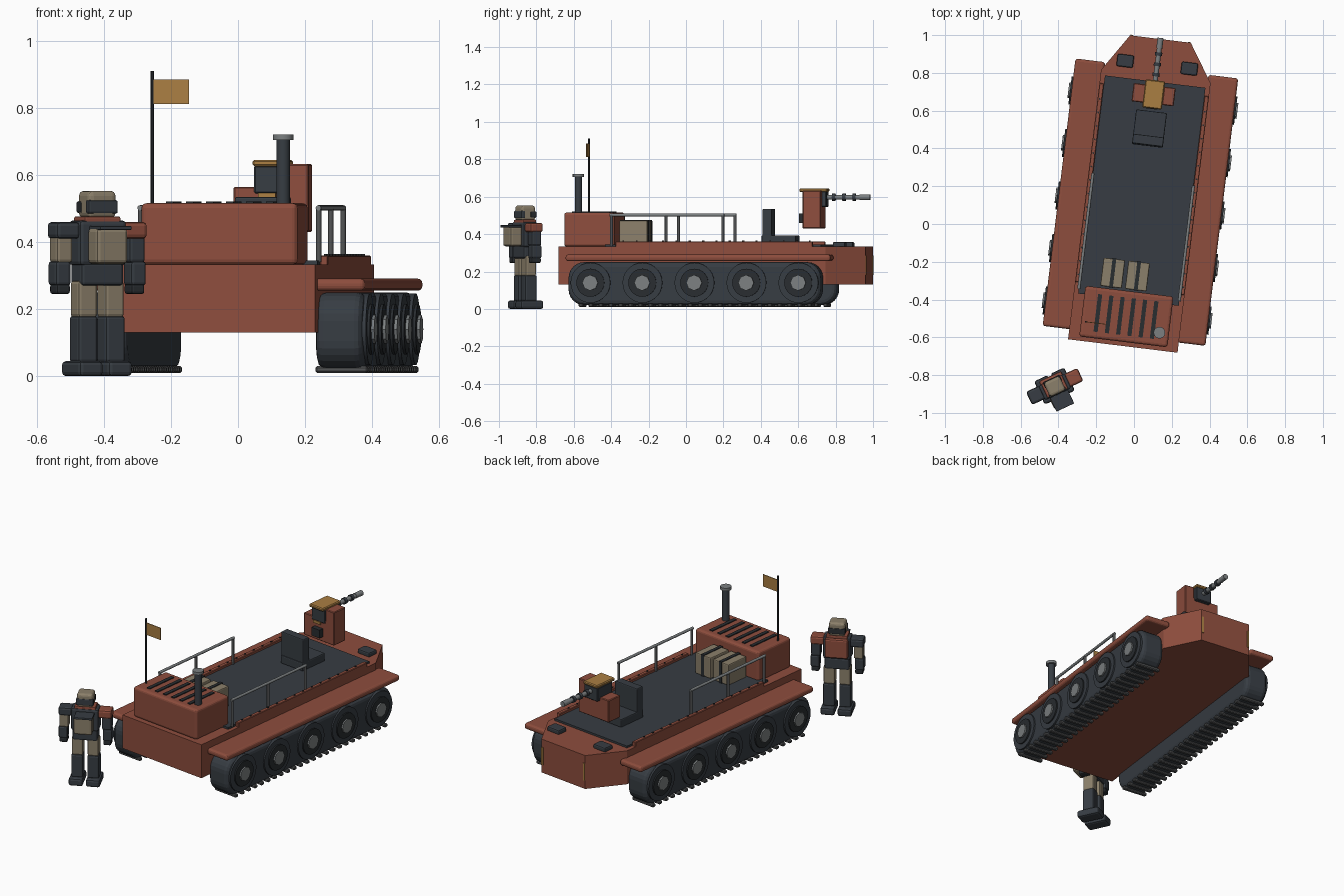
import bpy, bmesh, math
from mathutils import Matrix, Vector


def material(name, rgb):
    m = bpy.data.materials.new(name)
    m.diffuse_color = (*rgb, 1)
    return m


RED = material("rust_red", (0.27, 0.075, 0.047))
SLATE = material("dark_slate", (0.038, 0.046, 0.056))
BLACK = material("black", (0.022, 0.026, 0.03))
STEEL = material("steel", (0.20, 0.215, 0.22))
WORN = material("worn_metal", (0.085, 0.088, 0.09))
TAN = material("tan", (0.26, 0.215, 0.145))
OCHRE = material("ochre", (0.40, 0.21, 0.055))

# Local frames: x right, y forward
VEHICLE = Matrix.Translation((0.034, 0.1155, 0)) @ Matrix.Rotation(math.radians(-7), 4, 'Z')
WALKER = Matrix.Translation((-0.42, -0.86, 0)) @ Matrix.Rotation(math.radians(25), 4, 'Z')
frame = VEHICLE


def finish(name, bm, mat, bevel=0, segments=2):
    bmesh.ops.recalc_face_normals(bm, faces=bm.faces)
    me = bpy.data.meshes.new(name)
    bm.to_mesh(me)
    bm.free()
    me.materials.append(mat)
    ob = bpy.data.objects.new(name, me)
    bpy.context.collection.objects.link(ob)
    ob.matrix_world = frame
    if bevel:
        mod = ob.modifiers.new("bevel", 'BEVEL')
        mod.width, mod.segments = bevel, segments
        mod.limit_method, mod.angle_limit = 'ANGLE', math.radians(40)
    return ob


def box(name, x, y, z, mat, bevel=0, segments=2):
    bm = bmesh.new()
    bmesh.ops.create_cube(bm, size=1)
    for v in bm.verts:
        v.co = [(r[0] + r[1]) / 2 + c * (r[1] - r[0]) for c, r in zip(v.co, (x, y, z))]
    return finish(name, bm, mat, bevel, segments)


def rod(name, a, b, radius, mat, sides=16):
    a, b = Vector(a), Vector(b)
    bm = bmesh.new()
    m = Matrix.Translation((a + b) / 2) @ (b - a).to_track_quat('Z', 'Y').to_matrix().to_4x4()
    bmesh.ops.create_cone(bm, cap_ends=True, segments=sides, radius1=radius, radius2=radius,
                          depth=(b - a).length, matrix=m)
    if sides > 8:
        for f in bm.faces:
            f.smooth = len(f.verts) == 4
    return finish(name, bm, mat)


def prism(name, points, offset, mat, bevel=0, segments=2):
    bm = bmesh.new()
    face = bm.faces.new([bm.verts.new(p) for p in points])
    new = bmesh.ops.extrude_face_region(bm, geom=[face])["geom"]
    bmesh.ops.translate(bm, vec=offset, verts=[g for g in new if isinstance(g, bmesh.types.BMVert)])
    return finish(name, bm, mat, bevel, segments)


def span(s, a, b):
    return tuple(sorted((s * a, s * b)))


# Hull with tapered bow, and the deck
outline = [(-0.292, -0.767), (0.292, -0.767), (0.292, 0.67), (0.162, 0.87), (-0.162, 0.87), (-0.292, 0.67)]
prism("hull", [(x, y, 0.13) for x, y in outline], (0, 0, 0.203), RED)
box("deck", (-0.268, 0.268), (-0.52, 0.643), (0.32, 0.345), SLATE)

# Running gear, fenders and rails on both sides
corner = 0.085
for s in (1, -1):
    loop = []
    for cy, cz, start in ((0.575, 0.165, 0), (-0.615, 0.165, 90), (-0.615, 0.105, 180), (0.575, 0.105, 270)):
        for k in range(7):
            a = math.radians(start + k * 15)
            loop.append((s * 0.283, cy + corner * math.cos(a), cz + corner * math.sin(a)))
    prism("track", loop, (s * 0.142, 0, 0), SLATE, 0.025, 3)
    for k in range(24):
        y = -0.63 + k * 0.0535
        box("track_cleat", span(s, 0.277, 0.434), (y - 0.012, y + 0.012), (0.01, 0.03), WORN, 0.005, 1)
    for k in range(5):
        y = -0.578 + k * 0.28
        rod("wheel", (s * 0.41, y, 0.14), (s * 0.434, y, 0.14), 0.107, SLATE, 28)
        rod("wheel_dish", (s * 0.43, y, 0.14), (s * 0.442, y, 0.14), 0.075, BLACK, 24)
        rod("wheel_hub", (s * 0.43, y, 0.14), (s * 0.451, y, 0.14), 0.042, STEEL, 8)
    box("fender", span(s, 0.275, 0.434), (-0.713, 0.713), (0.255, 0.291), RED, 0.014, 3)
    box("coaming", span(s, 0.268, 0.292), (-0.46, 0.60), (0.325, 0.36), RED, 0.003, 1)
    for k in range(14):
        y = -0.42 + k * 0.072
        box("coaming_rivet", span(s, 0.276, 0.284), (y - 0.004, y + 0.004), (0.36, 0.365), BLACK)
    rod("hand_rail", (s * 0.268, -0.495, 0.502), (s * 0.268, 0.122, 0.502), 0.008, STEEL)
    for y in (-0.485, -0.19, 0.115):
        rod("rail_post", (s * 0.268, y, 0.34), (s * 0.268, y, 0.502), 0.008, WORN, 10)
    box("bow_hatch", span(s, 0.127, 0.215), (0.70, 0.766), (0.328, 0.358), SLATE, 0.008)
    box("bow_marker", span(s, 0.148, 0.160), (0.865, 0.874), (0.18, 0.285), OCHRE)

# Engine housing, grille, exhaust and flag
box("engine_housing", (-0.235, 0.235), (-0.745, -0.475), (0.333, 0.516), RED, 0.015, 3)
for k in range(6):
    x = -0.152 + k * 0.06
    box("grille_slot", (x - 0.011, x + 0.011), (-0.71, -0.51), (0.513, 0.521), BLACK)
rod("exhaust_pipe", (0.184, -0.673, 0.51), (0.184, -0.673, 0.71), 0.02, SLATE)
rod("exhaust_cap", (0.184, -0.673, 0.704), (0.184, -0.673, 0.721), 0.031, STEEL)
rod("flag_pole", (-0.21, -0.664, 0.51), (-0.21, -0.664, 0.91), 0.005, BLACK, 8)
box("flag", (-0.208, -0.10), (-0.666, -0.662), (0.812, 0.885), OCHRE)

# Cargo crates with straps
for x in (-0.1, 0.032):
    box("crate", (x - 0.057, x + 0.057), (-0.465, -0.315), (0.345, 0.472), TAN, 0.006)
    box("crate_strap", (x - 0.01, x + 0.01), (-0.468, -0.312), (0.345, 0.476), BLACK)

# Driver seat
box("seat", (-0.082, 0.082), (0.30, 0.485), (0.343, 0.393), SLATE, 0.006)
box("seat_back", (-0.082, 0.082), (0.305, 0.355), (0.38, 0.535), SLATE, 0.006)

# Gun mount
box("gun_mount", (-0.112, 0.112), (0.525, 0.622), (0.43, 0.565), RED, 0.004, 1)
box("gun_cheek", (0.05, 0.112), (0.525, 0.622), (0.55, 0.633), RED, 0.004, 1)
box("gun_receiver", (-0.05, 0.05), (0.52, 0.645), (0.545, 0.628), SLATE, 0.004, 1)
box("gun_roof", (-0.052, 0.052), (0.5, 0.65), (0.626, 0.645), OCHRE, 0.005, 1)
box("gun_trim", (-0.038, 0.015), (0.518, 0.53), (0.53, 0.546), OCHRE)
box("gun_grip", (-0.03, 0.03), (0.497, 0.53), (0.46, 0.51), BLACK)
rod("gun_barrel", (0, 0.64, 0.597), (0, 0.876, 0.597), 0.013, STEEL)
for y in (0.68, 0.735, 0.79):
    rod("barrel_ring", (0, y - 0.009, 0.597), (0, y + 0.009, 0.597), 0.019, SLATE)
rod("muzzle", (0, 0.82, 0.597), (0, 0.876, 0.597), 0.016, STEEL)

# Armoured walker standing behind the vehicle
frame = WALKER
for s in (1, -1):
    box("foot", span(s, 0.008, 0.088), (-0.065, 0.07), (0, 0.045), SLATE, 0.012)
    box("shin", span(s, 0.012, 0.078), (-0.035, 0.035), (0.04, 0.18), SLATE, 0.01)
    box("thigh", span(s, 0.012, 0.076), (-0.032, 0.032), (0.175, 0.285), TAN, 0.01)
    box("hand", span(s, 0.1, 0.145), (-0.028, 0.028), (0.245, 0.275), BLACK, 0.008)
    box("forearm", span(s, 0.098, 0.15), (-0.03, 0.03), (0.27, 0.343), SLATE, 0.01)
    box("upper_arm", span(s, 0.092, 0.146), (-0.03, 0.03), (0.338, 0.42), TAN if s < 0 else SLATE, 0.01)
    box("shoulder", span(s, 0.07, 0.15), (-0.038, 0.038), (0.41, 0.46), RED if s > 0 else SLATE, 0.012)
box("hips", (-0.07, 0.07), (-0.04, 0.04), (0.27, 0.34), SLATE, 0.01)
box("torso", (-0.078, 0.078), (-0.045, 0.04), (0.33, 0.465), SLATE, 0.012)
box("chest_plate", (-0.065, 0.065), (0.03, 0.06), (0.345, 0.46), RED, 0.01)
box("collar", (-0.06, 0.06), (-0.04, 0.04), (0.455, 0.477), RED, 0.006)
box("backpack", (-0.052, 0.052), (-0.11, -0.04), (0.335, 0.442), TAN, 0.012)
box("backpack_lid", (-0.048, 0.056), (-0.125, -0.045), (0.436, 0.448), SLATE, 0.003)
box("head", (-0.046, 0.046), (-0.042, 0.042), (0.472, 0.553), TAN, 0.015, 3)
box("visor", (-0.049, 0.049), (0.01, 0.046), (0.487, 0.522), BLACK, 0.006)
box("head_band", (-0.049, 0.049), (-0.045, -0.02), (0.485, 0.525), SLATE, 0.006)
